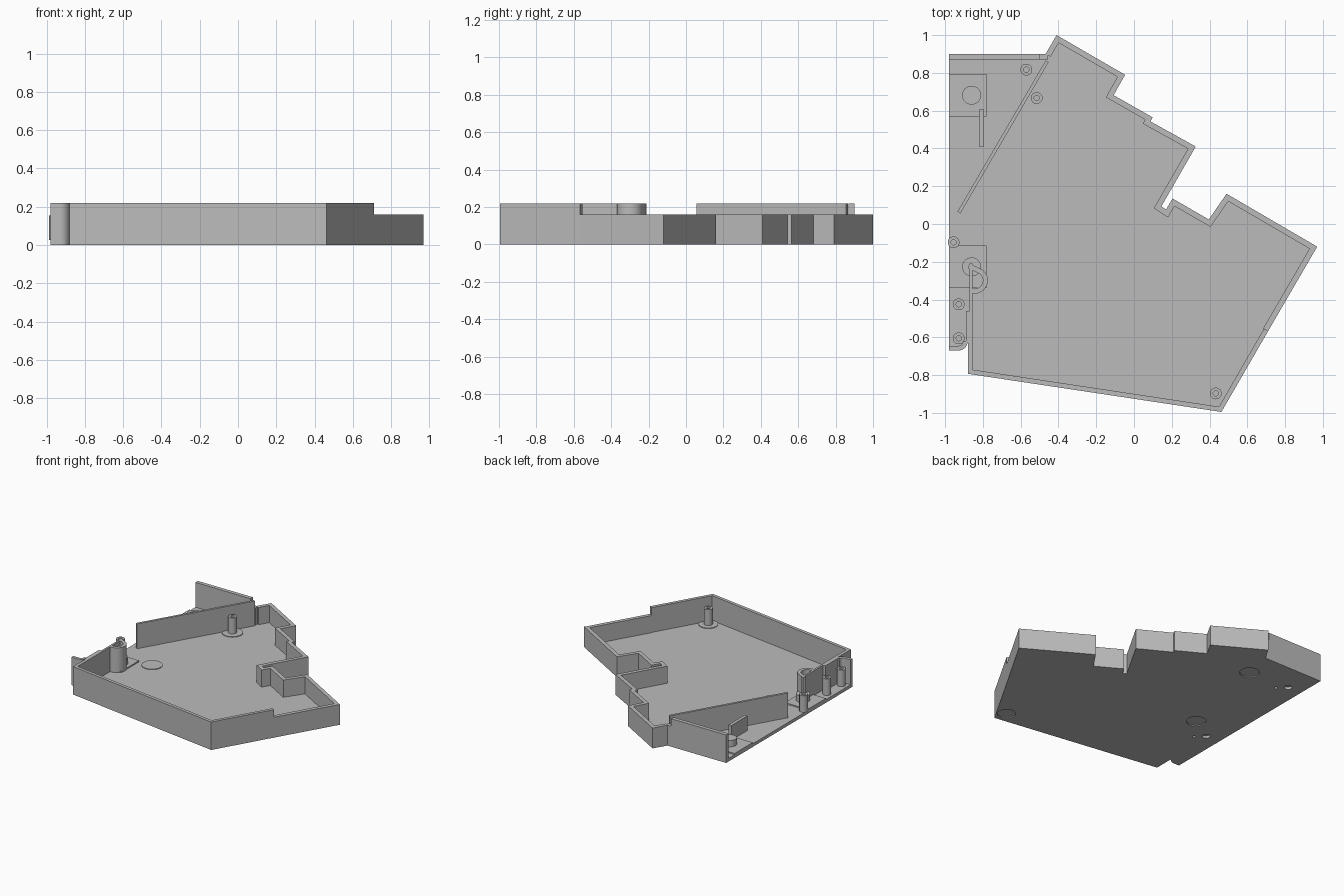
import bpy, bmesh
from math import sin, cos, radians
from mathutils import Vector

cube = bpy.data.objects.get("Cube")
if cube:
    bpy.data.objects.remove(cube, do_unlink=True)

grey = bpy.data.materials.new("plain grey")
grey.use_nodes = True
colour = (0.5, 0.5, 0.5, 1)
grey.diffuse_color = colour
grey.node_tree.nodes["Principled BSDF"].inputs["Base Color"].default_value = colour

FLOOR, LOW, HIGH, WALL = 0.025, 0.16, 0.22, 0.03


def finish(name, bm, smooth=False):
    bmesh.ops.recalc_face_normals(bm, faces=bm.faces)
    mesh = bpy.data.meshes.new(name)
    bm.to_mesh(mesh)
    bm.free()
    mesh.materials.append(grey)
    ob = bpy.data.objects.new(name, mesh)
    bpy.context.collection.objects.link(ob)
    if smooth:
        bpy.ops.object.select_all(action="DESELECT")
        ob.select_set(True)
        bpy.context.view_layer.objects.active = ob
        bpy.ops.object.shade_smooth_by_angle(angle=radians(30))
    return ob


def prism(name, points, z0, z1, smooth=False):
    bm = bmesh.new()
    face = bm.faces.new([bm.verts.new((p[0], p[1], z0)) for p in points])
    top = bmesh.ops.extrude_face_region(bm, geom=[face])["geom"]
    moved = [v for v in top if isinstance(v, bmesh.types.BMVert)]
    bmesh.ops.translate(bm, verts=moved, vec=(0, 0, z1 - z0))
    return finish(name, bm, smooth)


def block(name, x0, x1, y0, y1, z0, z1):
    return prism(name, [(x0, y0), (x1, y0), (x1, y1), (x0, y1)], z0, z1)


def arc(cx, cy, r, a0, a1, n):
    steps = [radians(a0 + (a1 - a0) * i / n) for i in range(n + 1)]
    return [(cx + r * cos(a), cy + r * sin(a)) for a in steps]


def disc(name, x, y, r, z0, z1):
    return prism(name, arc(x, y, r, 0, 360, 32)[:-1], z0, z1, True)


def strip(name, path, width, z0, z1, smooth=False):
    """Wall along a path, thickened to its left with mitred corners."""
    pts = [Vector(p) for p in path]
    dirs = [(b - a).normalized() for a, b in zip(pts, pts[1:])]
    inner = []
    for i, p in enumerate(pts):
        before, after = dirs[max(i - 1, 0)], dirs[min(i, len(dirs) - 1)]
        n0, n1 = Vector((-before.y, before.x)), Vector((-after.y, after.x))
        inner.append(p + (n0 + n1) * width / (1 + n0.dot(n1)))
    return prism(name, pts + inner[::-1], z0, z1, smooth)


def tube(name, x, y, r, hole, z0, z1, n=24):
    bm = bmesh.new()
    rings = []
    for radius, z in ((hole, z0), (r, z0), (r, z1), (hole, z1)):
        rings.append([bm.verts.new((px, py, z))
                      for px, py in arc(x, y, radius, 0, 360, n)[:-1]])
    for k in range(4):
        a, b = rings[k], rings[(k + 1) % 4]
        for i in range(n):
            j = (i + 1) % n
            bm.faces.new((a[i], a[j], b[j], b[i]))
    return finish(name, bm, True)


# Outline, counter-clockwise
step = (0.71, -0.567)
front_path = [(-0.88, -0.46), (-0.88, -0.793), (0.463, -0.995), step]
back_path = [step, (0.97, -0.12), (0.49, 0.16), (0.396, 0.024), (0.204, 0.135),
             (0.17, 0.077), (0.145, 0.093), (0.327, 0.41), (0.087, 0.543),
             (0.098, 0.565), (-0.108, 0.682), (-0.047, 0.79), (-0.41, 1.0),
             (-0.468, 0.9)]
corner_path = [(-0.98, -0.67)] + arc(-0.93, -0.62, 0.05, -90, 0, 10)

# Floor
floor = prism("floor", corner_path + front_path[1:] + back_path[1:] + [(-0.98, 0.9)],
              0, FLOOR)

# Outer walls
strip("front_wall", front_path, WALL * 0.85, FLOOR, HIGH)
strip("back_wall", back_path, WALL, FLOOR, LOW)
strip("corner_wall", corner_path, 0.025, FLOOR, HIGH, True)
strip("rear_side_wall", [(-0.5, 0.9), (-0.98, 0.9)], WALL, FLOOR, HIGH)
block("rear_side_link", -0.5, -0.455, 0.87, 0.9, FLOOR, LOW)
block("side_wall_thickening", -0.89, -0.88, -0.63, -0.46, FLOOR, HIGH)
block("side_wall_end", -0.87, -0.855, -0.46, -0.21, FLOOR, HIGH)

# Inner diagonal wall
strip("diagonal_wall", [(-0.468, 0.865), (-0.935, 0.065)], 0.018, FLOOR, HIGH)

# Half-round sleeve on the side wall
strip("half_round_sleeve", arc(-0.844, -0.299, 0.07, -110, 65, 18) + [(-0.87, -0.21)],
      0.026, FLOOR, HIGH, True)

# Mounting pads with knobs, and the fin
for i, y in enumerate((0.682, -0.227)):
    block(f"pad_{i}", -0.98, -0.78, y - 0.113, y + 0.113, FLOOR, 0.035)
    disc(f"knob_{i}", -0.86, y, 0.05, 0.035, 0.085)
block("fin", -0.82, -0.795, 0.41, 0.607, FLOOR, 0.14)

# Screw posts
for i, (x, y) in enumerate([(-0.515, 0.667), (0.433, -0.897), (-0.57, 0.817),
                            (-0.955, -0.097), (-0.928, -0.425), (-0.928, -0.605)]):
    tube(f"screw_post_{i}", x, y, 0.031, 0.014, FLOOR, 0.155)

# Foot recesses below, with matching low bosses inside
cutters = []
for i, (x, y) in enumerate([(-0.515, 0.667), (0.433, -0.897), (-0.67, -0.11)]):
    radius = 0.075 if i != 1 else 0.07
    disc(f"foot_boss_{i}", x, y, radius, FLOOR, 0.03)
    cutters.append(disc(f"foot_cutter_{i}", x, y, radius - 0.005, -0.05, 0.008))
for i, y in enumerate((0.682, -0.227)):
    cutters.append(disc(f"hole_cutter_{i}", -0.86, y, 0.028, -0.05, 0.02))
    cutters.append(disc(f"pin_cutter_{i}", -0.8, y - 0.06, 0.012, -0.05, 0.02))

for cutter in cutters:
    mod = floor.modifiers.new(cutter.name, "BOOLEAN")
    mod.operation = "DIFFERENCE"
    mod.solver = "EXACT"
    mod.object = cutter
    cutter.hide_render = True
    cutter.hide_viewport = True
